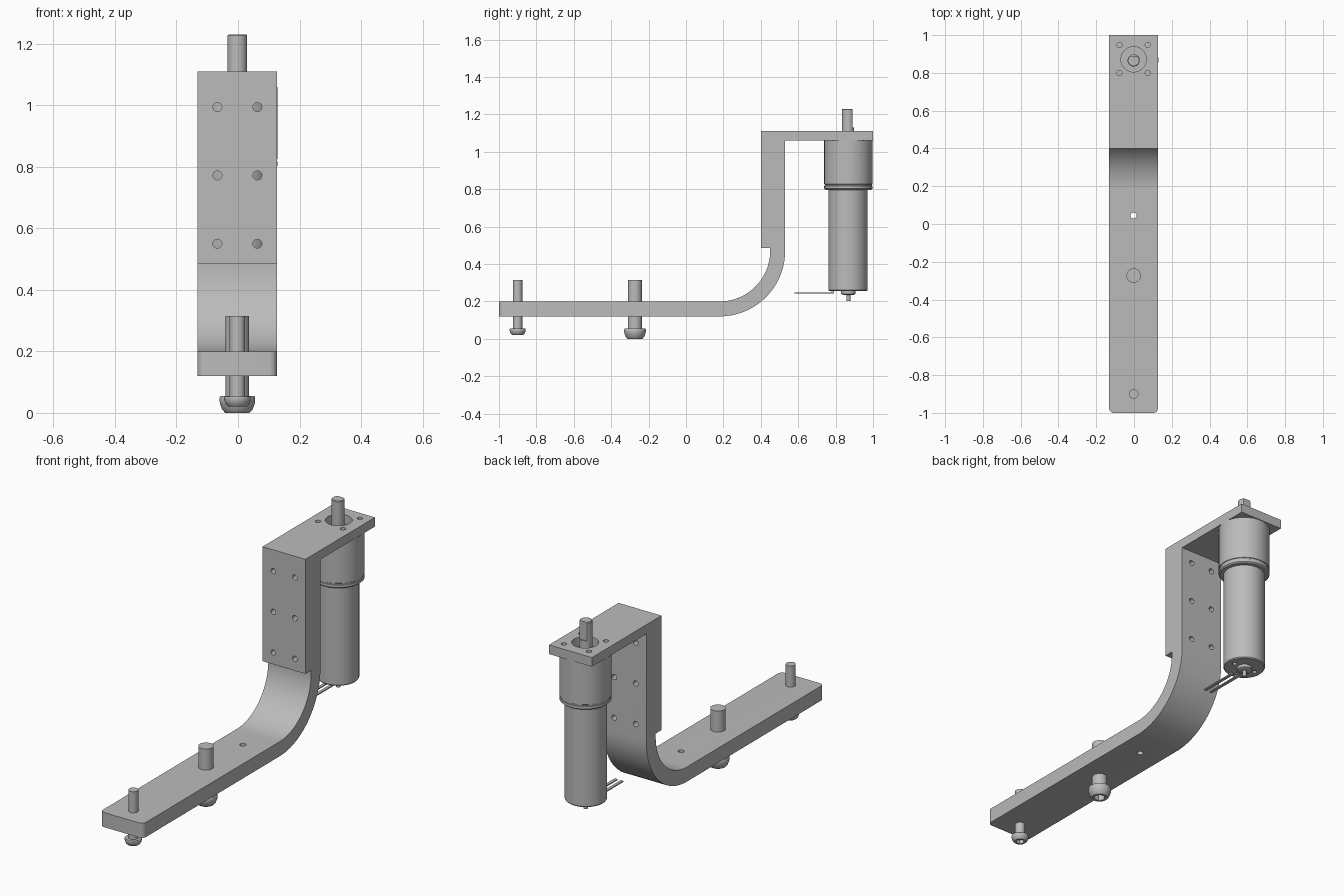
import bpy, bmesh
from math import sin, cos, pi, radians
from mathutils import Matrix

if "Cube" in bpy.data.objects:
    bpy.data.objects.remove(bpy.data.objects["Cube"])

STEEL = bpy.data.materials.new("grey steel")
STEEL.use_nodes = True
GREY = (0.5, 0.5, 0.5, 1)
STEEL.diffuse_color = GREY
STEEL.node_tree.nodes["Principled BSDF"].inputs["Base Color"].default_value = GREY

MOTOR_Y = 0.868
MID = -0.002


def to_object(name, bm):
    bmesh.ops.recalc_face_normals(bm, faces=bm.faces)
    mesh = bpy.data.meshes.new(name)
    bm.to_mesh(mesh)
    bm.free()
    obj = bpy.data.objects.new(name, mesh)
    bpy.context.collection.objects.link(obj)
    mesh.materials.append(STEEL)
    soften(mesh)
    return obj


def soften(mesh):
    mesh.shade_smooth()
    mesh.set_sharp_from_angle(angle=radians(30))


def lathe(name, profile, x=MID, y=0.0, sides=48):
    """Closed solid of revolution from (radius, z) points, bottom to top."""
    bm = bmesh.new()
    rings = [[bm.verts.new((x + r * cos(2 * pi * i / sides), y + r * sin(2 * pi * i / sides), z))
              for i in range(sides)] for r, z in profile]
    for low, high in zip(rings, rings[1:]):
        for i in range(sides):
            j = (i + 1) % sides
            bm.faces.new((low[i], low[j], high[j], high[i]))
    bm.faces.new(rings[0])
    bm.faces.new(rings[-1])
    return to_object(name, bm)


def box(name, x, y, z):
    """Box from its (min, max) ranges."""
    bm = bmesh.new()
    bmesh.ops.create_cube(bm, size=1)
    for v in bm.verts:
        v.co = [lo + (c + 0.5) * (hi - lo) for c, (lo, hi) in zip(v.co, (x, y, z))]
    return to_object(name, bm)


def cut(obj, cutters):
    """Subtract the cutters, bake the result and discard them."""
    for c in cutters:
        c.hide_render = True
        mod = obj.modifiers.new("cut", "BOOLEAN")
        mod.operation, mod.object, mod.solver = "DIFFERENCE", c, "EXACT"
    deps = bpy.context.evaluated_depsgraph_get()
    mesh = bpy.data.meshes.new_from_object(obj.evaluated_get(deps))
    obj.modifiers.clear()
    obj.data = mesh
    soften(mesh)
    for c in cutters:
        bpy.data.objects.remove(c)


def arc(radius, steps=24):
    """Quarter bend from the flat bar up to the upright."""
    return [(0.18 + radius * sin(a), 0.47 - radius * cos(a))
            for a in (pi / 2 * i / steps for i in range(steps + 1))]


# Bent arm with thick upright and top plate, extruded from its side profile
side = [(-1, 0.12)] + arc(0.35) + [(0.53, 1.06), (1, 1.06), (1, 1.11), (0.4, 1.11),
                                   (0.4, 0.485), (0.45, 0.485)] + arc(0.27)[::-1] + [(-1, 0.2)]
bm = bmesh.new()
face = bm.faces.new([bm.verts.new((-0.132, y, z)) for y, z in side])
new = bmesh.ops.extrude_face_region(bm, geom=[face])["geom"]
bmesh.ops.translate(bm, vec=(0.259, 0, 0), verts=[v for v in new if isinstance(v, bmesh.types.BMVert)])
corners = [e for e in bm.edges if all(v.co.y < -0.99 for v in e.verts)
           and abs(e.verts[0].co.z - e.verts[1].co.z) > 0.05]
bmesh.ops.bevel(bm, geom=corners, offset=0.025, segments=6, profile=0.5, affect="EDGES")
arm = to_object("bent_arm", bm)

# Holes in the arm: upright screws, plate screws, shaft clearance, bar hole
holes = [lathe("bar_hole", [(0.016, 0), (0.016, 0.3)], y=0.045, sides=24),
         lathe("shaft_clearance", [(0.067, 1.04), (0.067, 1.2)], y=MOTOR_Y + 0.004)]
for sx in (-1, 1):
    for y in (0.80, 0.948):
        holes.append(lathe("plate_hole", [(0.014, 1.04), (0.014, 1.2)], MID + sx * 0.075, y, 24))
    for z in (0.55, 0.772, 0.994):
        hole = lathe("upright_hole", [(0.0145, -0.2), (0.0145, 0.2)], 0, 0, 24)
        hole.data.transform(Matrix.Translation((MID + sx * 0.065, 0.46, z)) @ Matrix.Rotation(pi / 2, 4, "X"))
        holes.append(hole)
cut(arm, holes)

# Gearbox with a groove near its lower rim
lathe("gearbox", [(0.122, 0.797), (0.129, 0.803), (0.129, 0.817), (0.126, 0.819),
                  (0.126, 0.825), (0.129, 0.827), (0.129, 1.06)], 0.0, MOTOR_Y, 64)

# Motor can with small screw holes in its end
can = lathe("motor_can", [(0.101, 0.255), (0.105, 0.26), (0.105, 0.8)], MID, MOTOR_Y - 0.002, 64)
cut(can, [lathe("end_hole", [(0.011, 0.2), (0.011, 0.28)], MID + s * 0.065, MOTOR_Y, 16) for s in (-1, 1)])
lathe("rear_bearing", [(0.028, 0.235), (0.038, 0.24), (0.038, 0.26)], MID, MOTOR_Y, 32)
lathe("rear_shaft", [(0.011, 0.203), (0.011, 0.245)], MID, MOTOR_Y, 20)

# Output shaft with a flat on its back
shaft = lathe("output_shaft", [(0.032, 1.05), (0.032, 1.226), (0.029, 1.23)], MID, MOTOR_Y - 0.002)
cut(shaft, [box("flat_cutter", (-0.1, 0.1), (MOTOR_Y + 0.021, 1), (1.13, 1.3))])

# Thin terminals reaching forward under the motor
for s in (-1, 1):
    x = MID + s * 0.018
    box("terminal", (x - 0.008, x + 0.008), (0.58, 0.79), (0.243, 0.249))
    box("terminal_post", (x - 0.008, x + 0.008), (0.778, 0.79), (0.243, 0.262))


# Button-head bolts through the bar, each with a hexagonal socket
def bolt(name, y, shank, head, bottom, depth):
    top = bottom + depth
    body = lathe(name, [(head * 0.68, bottom), (head * 0.85, bottom + depth * 0.2),
                        (head * 0.96, bottom + depth * 0.5), (head, bottom + depth * 0.7),
                        (head, top - depth * 0.1), (head * 0.95, top),
                        (shank, top), (shank, 0.315)], y=y)
    cut(body, [lathe("socket", [(head * 0.5, bottom - 0.1), (head * 0.5, bottom + depth * 0.6)], y=y, sides=6)])


bolt("front_bolt", -0.9, 0.025, 0.043, 0.02, 0.034)
bolt("middle_bolt", -0.273, 0.038, 0.058, 0.0, 0.055)
